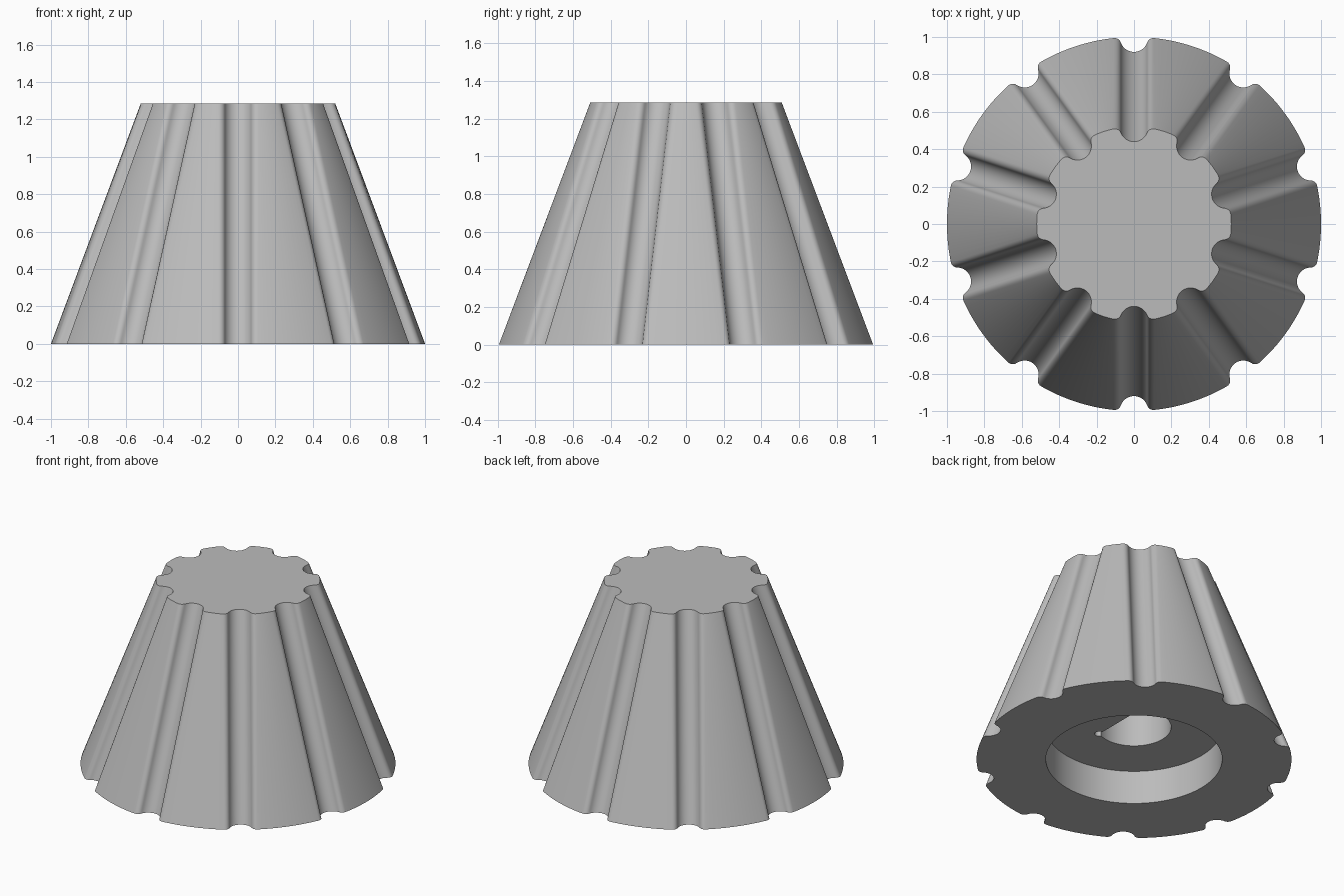
import bpy, bmesh
from math import pi, sin, cos, acos, atan2, sqrt, radians

if "Cube" in bpy.data.objects:
    bpy.data.objects.remove(bpy.data.objects["Cube"], do_unlink=True)

HEIGHT, R_BASE, R_TOP = 1.285, 1.0, 0.52
GROOVES, GROOVE_R, FILLET_R = 10, 0.075, 0.035
RECESS_R, RECESS_Z = 0.56, 0.235
BORE_R, FLAT_X, BORE_Z = 0.236, 0.115, 1.0

grey = bpy.data.materials.new("grey plastic")
grey.use_nodes = True
grey.diffuse_color = (0.5, 0.5, 0.5, 1)
grey.node_tree.nodes["Principled BSDF"].inputs["Base Color"].default_value = (0.5, 0.5, 0.5, 1)


def arc(cx, cy, r, a0, a1, n):
    return [(cx + r * cos(a0 + (a1 - a0) * i / n), cy + r * sin(a0 + (a1 - a0) * i / n))
            for i in range(n + 1)]


def fluted_outline(radius):
    """Closed outline of a circle with filleted round grooves."""
    c = radius - 0.005                      # groove centre distance
    f = radius - FILLET_R                   # fillet centre distance
    reach = GROOVE_R + FILLET_R
    ang = acos((c * c + f * f - reach * reach) / (2 * c * f))
    fx, fy = f * cos(ang), f * sin(ang)
    back = atan2(-fy, c - fx)               # from fillet centre towards groove centre
    swing = atan2(fy, fx - c)               # from groove centre towards fillet centre
    half = arc(c, 0, GROOVE_R, pi, swing, 10)
    half += arc(fx, fy, FILLET_R, back, ang, 6)[1:]
    pitch = 2 * pi / GROOVES
    cell = [(x, -y) for x, y in reversed(half)] + half[1:]
    cell += arc(0, 0, radius, ang, pitch - ang, 12)[1:-1]
    pts = []
    for k in range(GROOVES):
        a = pi / 2 + k * pitch
        pts += [(x * cos(a) - y * sin(a), x * sin(a) + y * cos(a)) for x, y in cell]
    return pts


def loft(name, low, high, z0, z1):
    """Solid between two outlines with equal point counts."""
    bm = bmesh.new()
    a = [bm.verts.new((x, y, z0)) for x, y in low]
    b = [bm.verts.new((x, y, z1)) for x, y in high]
    n = len(a)
    for i in range(n):
        j = (i + 1) % n
        bm.faces.new((a[i], a[j], b[j], b[i]))
    bm.faces.new(a[::-1])
    bm.faces.new(b)
    bmesh.ops.recalc_face_normals(bm, faces=bm.faces[:])
    mesh = bpy.data.meshes.new(name)
    bm.to_mesh(mesh)
    bm.free()
    mesh.materials.append(grey)
    ob = bpy.data.objects.new(name, mesh)
    bpy.context.collection.objects.link(ob)
    return ob


def prism(name, outline, z0, z1):
    return loft(name, outline, outline, z0, z1)


def circle(x, y, r, n):
    return arc(x, y, r, 0, 2 * pi, n)[:-1]


# Tapered fluted body
body = loft("knob_body", fluted_outline(R_BASE), fluted_outline(R_TOP), 0, HEIGHT)

# Underside recess, D-shaped shaft bore and its corner reliefs
corner = acos(FLAT_X / BORE_R)
corner_y = sqrt(BORE_R ** 2 - FLAT_X ** 2)
cutters = [
    prism("recess_cutter", circle(0, 0, RECESS_R, 96), -0.1, RECESS_Z),
    prism("bore_cutter", arc(0, 0, BORE_R, corner, 2 * pi - corner, 48), 0.1, BORE_Z),
]
for side in (1, -1):
    cutters.append(prism("relief_cutter", circle(FLAT_X, side * corner_y, 0.03, 16), 0.11, BORE_Z - 0.001))

bpy.context.view_layer.objects.active = body
for cutter in cutters:
    cutter.hide_render = True
    mod = body.modifiers.new("cut", "BOOLEAN")
    mod.operation = "DIFFERENCE"
    mod.solver = "EXACT"
    mod.object = cutter
    bpy.ops.object.modifier_apply(modifier=mod.name)
    bpy.data.objects.remove(cutter, do_unlink=True)

# Smooth walls, crisp rims
bpy.ops.object.select_all(action="DESELECT")
body.select_set(True)
bpy.ops.object.shade_smooth_by_angle(angle=radians(35))
